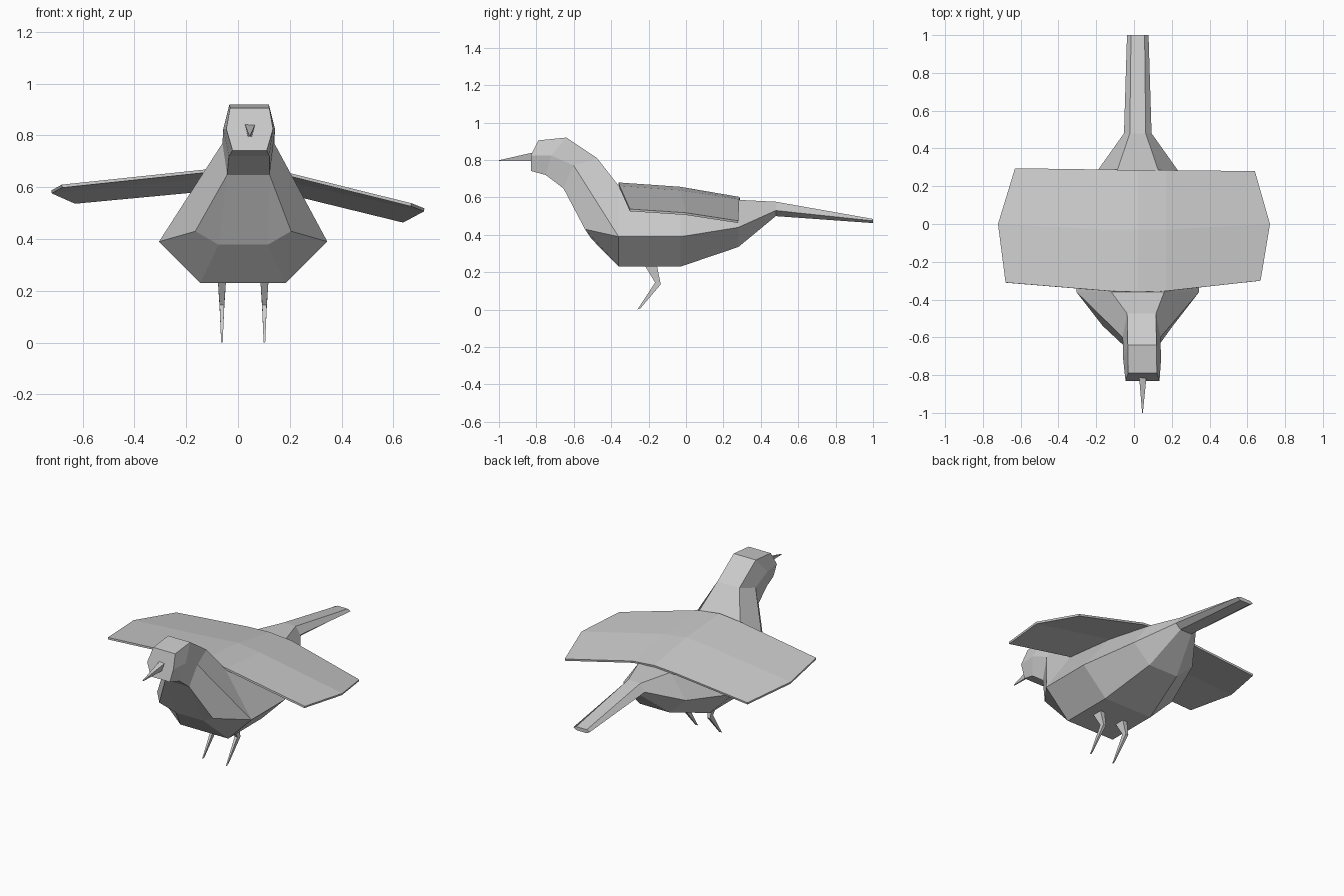
import bpy, bmesh

CX = 0.02  # body centre line


def make(name, rings, cap=True):
    """Loft closed rings of points into a flat-shaded mesh."""
    bm = bmesh.new()
    rows = [[bm.verts.new(p) for p in r] for r in rings]
    n = len(rows[0])
    for a, b in zip(rows, rows[1:]):
        for i in range(n):
            j = (i + 1) % n
            bm.faces.new((a[i], a[j], b[j], b[i]))
    if cap:
        bm.faces.new(rows[0])
        bm.faces.new(rows[-1])
    bmesh.ops.remove_doubles(bm, verts=bm.verts, dist=0.0005)
    bmesh.ops.recalc_face_normals(bm, faces=bm.faces)
    return finish(name, bm)


def finish(name, bm):
    me = bpy.data.meshes.new(name)
    bm.to_mesh(me)
    bm.free()
    ob = bpy.data.objects.new(name, me)
    bpy.context.collection.objects.link(ob)
    return ob


def ring(cx, *pts):
    """Mirror half a cross-section of (half width, y, z), bottom to top."""
    right = [(cx + w, y, z) for w, y, z in pts]
    left = [(cx - w, y, z) for w, y, z in reversed(pts)]
    return right + left


def trunk(y, bottom, mid, top):
    """Hexagonal trunk section at y; each level is (half width, z)."""
    b, m, t = [(w, y, z) for w, z in (bottom, mid, top)]
    return ring(CX, b, m, m, t)


# Body with tail, chest, neck and head as one loft
make("body", [
    trunk(1.0, (0.035, 0.463), (0.057, 0.475), (0.036, 0.485)),
    trunk(0.48, (0.04, 0.50), (0.073, 0.53), (0.042, 0.577)),
    trunk(0.28, (0.10, 0.335), (0.215, 0.44), (0.11, 0.587)),
    trunk(-0.03, (0.165, 0.23), (0.325, 0.39), (0.13, 0.632)),
    trunk(-0.36, (0.165, 0.23), (0.325, 0.39), (0.14, 0.662)),
    ring(CX, (0.095, -0.505, 0.378), (0.185, -0.54, 0.43),
         (0.325, -0.36, 0.39), (0.14, -0.36, 0.662)),
    ring(0.04, (0.082, -0.655, 0.648), (0.082, -0.655, 0.648),
         (0.10, -0.60, 0.77), (0.076, -0.475, 0.81)),
    ring(0.043, (0.078, -0.75, 0.72), (0.078, -0.75, 0.72),
         (0.10, -0.72, 0.825), (0.076, -0.64, 0.92)),
    ring(0.045, (0.066, -0.83, 0.742), (0.066, -0.83, 0.742),
         (0.09, -0.83, 0.825), (0.076, -0.79, 0.905)),
])

# Beak
make("beak", [
    [(0.027, -0.81, 0.842), (0.066, -0.81, 0.842), (0.054, -0.81, 0.795), (0.038, -0.81, 0.795)],
    [(0.045 + dx, -1.0, 0.797 + dz) for dx, dz in ((-.002, .002), (.002, .002), (.002, -.002), (-.002, -.002))],
])

# Wings: a thin sheet arched over the back, right side dropped lower
sheet = [
    [(-0.68, -0.31, 0.61), (-0.13, -0.355, 0.668), (CX, -0.36, 0.68), (0.17, -0.355, 0.662), (0.67, -0.30, 0.538)],
    [(-0.72, 0.0, 0.588), (-0.13, -0.03, 0.645), (CX, -0.03, 0.657), (0.17, -0.03, 0.638), (0.72, 0.0, 0.518)],
    [(-0.63, 0.295, 0.548), (-0.13, 0.288, 0.595), (CX, 0.285, 0.603), (0.17, 0.285, 0.59), (0.64, 0.28, 0.475)],
]
bm = bmesh.new()
grid = [[bm.verts.new(p) for p in row] for row in sheet]
for a, b in zip(grid, grid[1:]):
    for i in range(4):
        bm.faces.new((a[i], a[i + 1], b[i + 1], b[i]))
wings = finish("wings", bm)
mod = wings.modifiers.new("thickness", 'SOLIDIFY')
mod.thickness = 0.012
mod.offset = -1

# Legs: tapering, bent backward at the knee
for side, name in ((-1, "left_leg"), (1, "right_leg")):
    x = CX + side * 0.082
    rings = []
    for y0, y1, z0, z1, w in ((-0.235, -0.16, 0.26, 0.26, 0.017),
                              (-0.165, -0.135, 0.145, 0.135, 0.009),
                              (-0.26, -0.243, 0.0, 0.008, 0.003)):
        rings.append([(x - w, y0, z0), (x + w, y0, z0), (x + w, y1, z1), (x - w, y1, z1)])
    make(name, rings)
